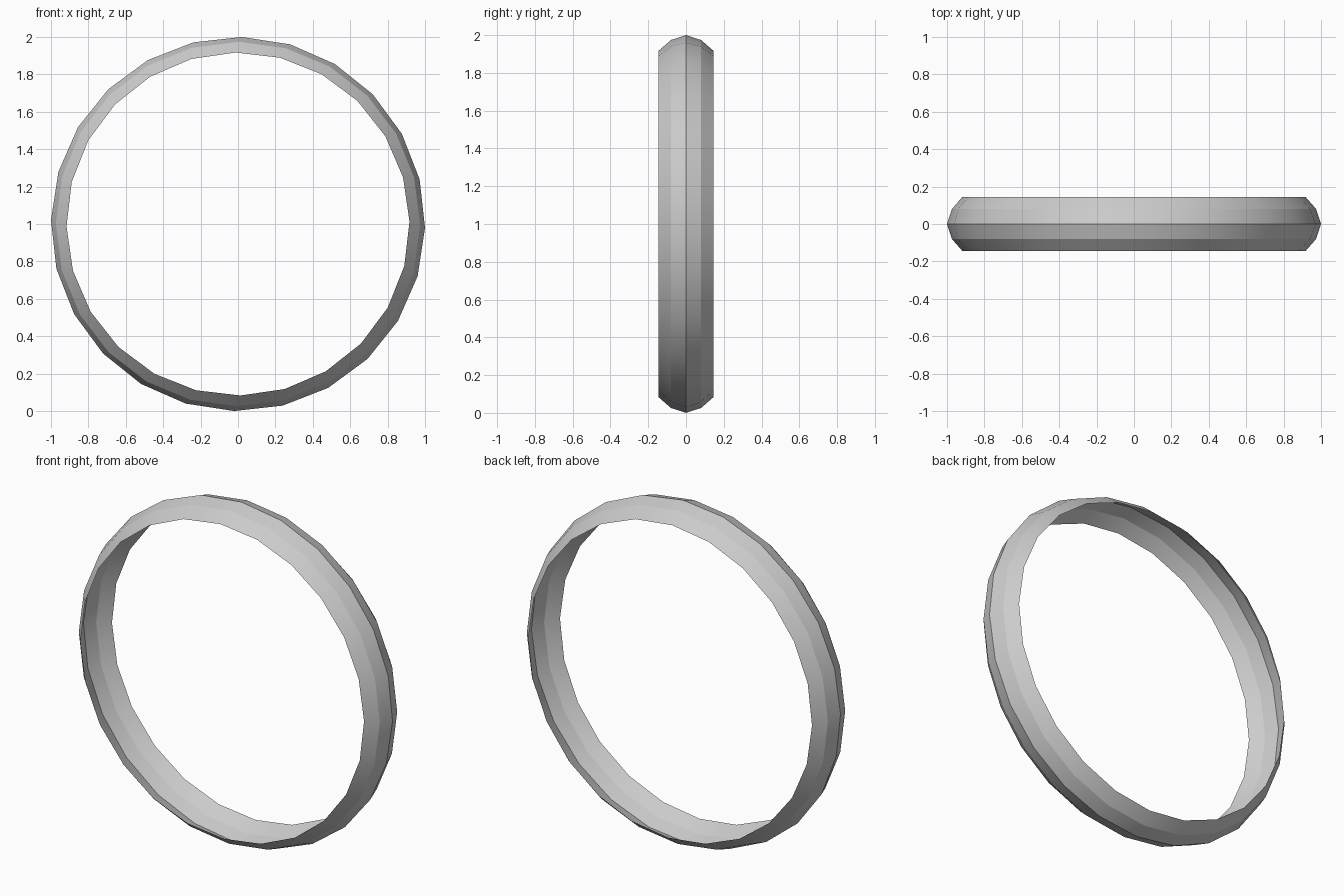
import bpy, bmesh, math

if "Cube" in bpy.data.objects:
    bpy.data.objects.remove(bpy.data.objects["Cube"])

SIDES = 24
# Cross-section of the thin band: y, radius, twist in degrees
PROFILE = [(-0.145, 0.917, 0.8), (-0.08, 0.974, -0.2), (0.0, 1.0, -1.2),
           (0.08, 0.974, -0.2), (0.145, 0.917, 0.8)]


def make_loop(bm, y, radius, twist):
    verts = []
    for i in range(SIDES):
        a = math.radians(360 * i / SIDES + twist)
        verts.append(bm.verts.new((radius * math.cos(a), y, 1 + radius * math.sin(a))))
    return verts


# Open ring band, domed outwards
bm = bmesh.new()
loops = [make_loop(bm, *p) for p in PROFILE]
for a, b in zip(loops, loops[1:]):
    for i in range(SIDES):
        j = (i + 1) % SIDES
        bm.faces.new((a[i], b[i], b[j], a[j]))

mesh = bpy.data.meshes.new("ring_band")
bm.to_mesh(mesh)
bm.free()
ring = bpy.data.objects.new("ring_band", mesh)
bpy.context.collection.objects.link(ring)

# Soft shading around the ring, crisp lines between its bands
bpy.context.view_layer.objects.active = ring
ring.select_set(True)
bpy.ops.object.shade_smooth_by_angle(angle=math.radians(17))
